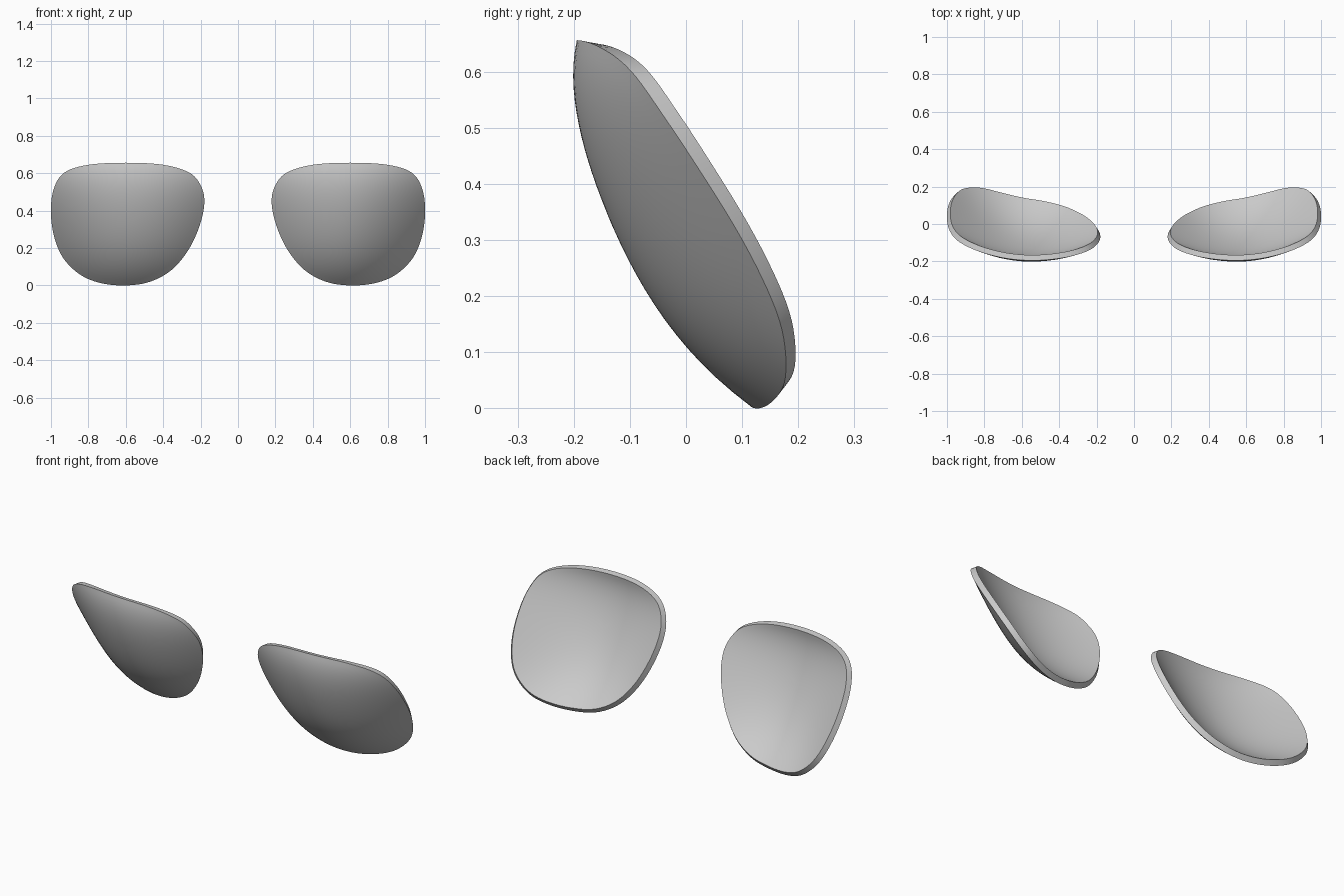
import bpy, bmesh, math
from mathutils import Vector

if "Cube" in bpy.data.objects:
    bpy.data.objects.remove(bpy.data.objects["Cube"])

# Lens outline in the front view (x, z), right-hand lens
OUTLINE = [(0.6, 0.0), (0.73, 0.012), (0.84, 0.055), (0.93, 0.14), (0.98, 0.25), (1.0, 0.38),
           (0.987, 0.51), (0.93, 0.602), (0.8, 0.645), (0.6, 0.656), (0.4, 0.645), (0.26, 0.603),
           (0.197, 0.53), (0.18, 0.44), (0.205, 0.32), (0.265, 0.19), (0.355, 0.083), (0.47, 0.02)]
# Front bulge along the lens centre line (z, y)
PROFILE = [(0, 0.12), (0.11, 0.0), (0.3, -0.12), (0.5, -0.19), (0.655, -0.195)]
CENTRE = (0.59, 0.36)
THICK = 0.03
STEPS, RINGS = 6, 14


def front_y(x, z):
    # polynomial through the profile, plus sideways wrap that tightens downward
    y = 0
    for i, (zi, yi) in enumerate(PROFILE):
        for j, (zj, _) in enumerate(PROFILE):
            if j != i:
                yi *= (z - zj) / (zi - zj)
        y += yi
    d = x - 0.55
    return y + (1.55 - 1.4 * z) * d * d * (0.87 if d < 0 else 1.0)


def surface(x, z, depth):
    e = 0.001
    dx = (front_y(x + e, z) - front_y(x - e, z)) / (2 * e)
    dz = (front_y(x, z + e) - front_y(x, z - e)) / (2 * e)
    inward = Vector((-dx, 1, -dz)).normalized()
    return Vector((x, front_y(x, z), z)) + inward * depth


def smooth_loop(pts):
    out, n = [], len(pts)
    for i in range(n):
        a, b, c, d = (Vector(pts[(i + k) % n]) for k in (-1, 0, 1, 2))
        for s in range(STEPS):
            t = s / STEPS
            out.append(0.5 * (2 * b + (c - a) * t + (2 * a - 5 * b + 4 * c - d) * t * t
                              + (3 * b - a - 3 * c + d) * t ** 3))
    return out


def make_lens(name, side):
    bm = bmesh.new()
    loop = smooth_loop(OUTLINE)
    n = len(loop)
    c = Vector(CENTRE)
    rims = []
    # front and back skins as concentric rings
    for depth in (0, THICK):
        def vert(p):
            v = surface(p.x, p.y, depth)
            return bm.verts.new((v.x * side, v.y, v.z))
        rings = [[vert(c + (p - c) * (r / RINGS)) for p in loop] for r in range(1, RINGS + 1)]
        mid = vert(c)
        for i in range(n):
            j = (i + 1) % n
            bm.faces.new((mid, rings[0][i], rings[0][j]))
            for a, b in zip(rings, rings[1:]):
                bm.faces.new((a[i], b[i], b[j], a[j]))
        rims.append(rings[-1])
    # edge wall
    for i in range(n):
        j = (i + 1) % n
        bm.faces.new((rims[0][i], rims[1][i], rims[1][j], rims[0][j]))
    bmesh.ops.recalc_face_normals(bm, faces=bm.faces)
    mesh = bpy.data.meshes.new(name)
    bm.to_mesh(mesh)
    bm.free()
    ob = bpy.data.objects.new(name, mesh)
    bpy.context.collection.objects.link(ob)
    bpy.ops.object.select_all(action='DESELECT')
    ob.select_set(True)
    bpy.context.view_layer.objects.active = ob
    bpy.ops.object.shade_smooth_by_angle(angle=math.radians(35))


make_lens("right_lens", 1)
make_lens("left_lens", -1)
